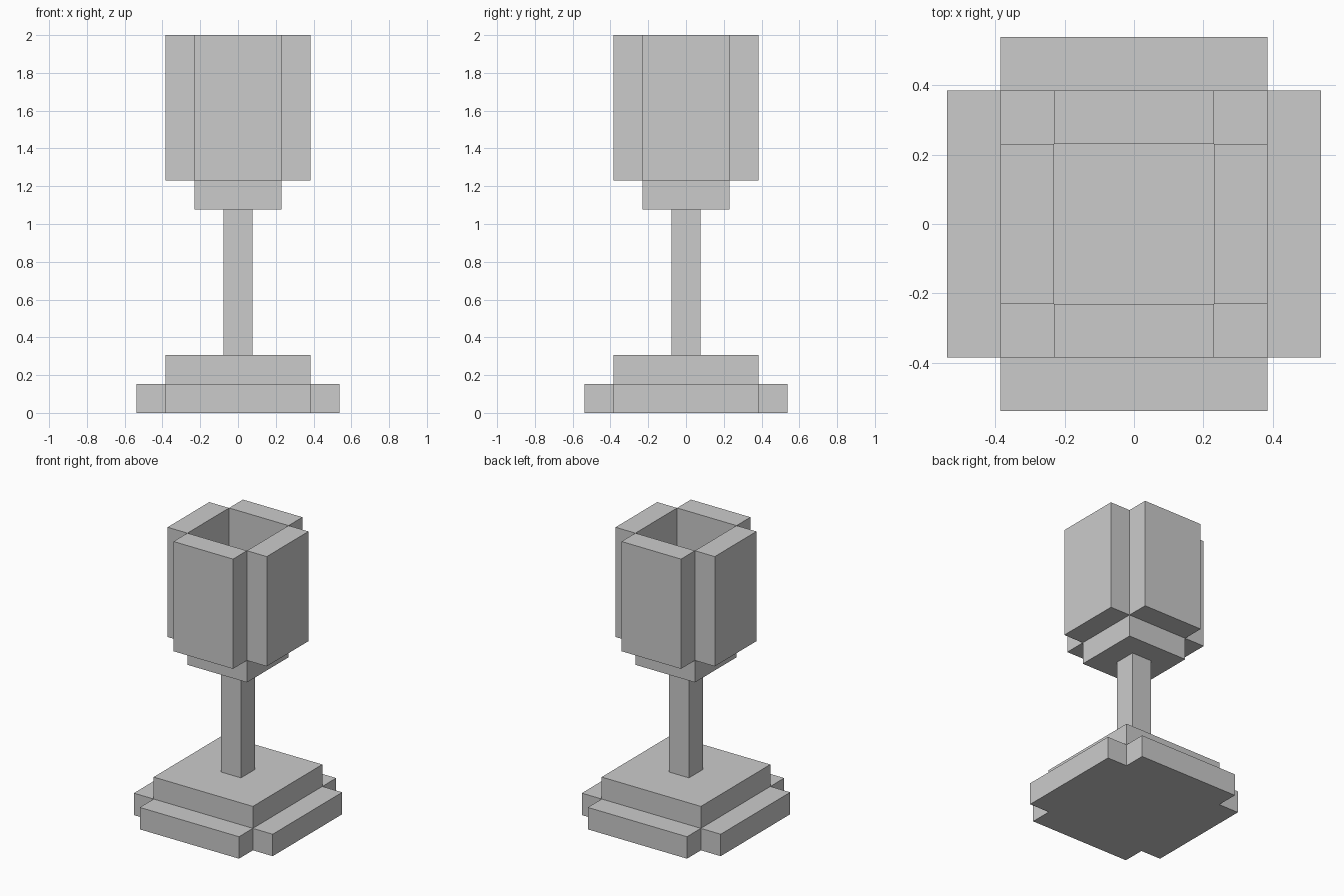
import bpy, bmesh

if "Cube" in bpy.data.objects:
    bpy.data.objects.remove(bpy.data.objects["Cube"])

U = 2 / 13  # one block of the goblet


def prism(name, outline, z0, z1):
    """Extrude a flat outline (in blocks) from z0 to z1."""
    bm = bmesh.new()
    base = bm.faces.new([bm.verts.new((x * U, y * U, z0 * U)) for x, y in outline])
    top = bmesh.ops.extrude_face_region(bm, geom=[base], use_keep_orig=True)["geom"]
    bmesh.ops.translate(bm, vec=(0, 0, (z1 - z0) * U),
                        verts=[g for g in top if isinstance(g, bmesh.types.BMVert)])
    bmesh.ops.recalc_face_normals(bm, faces=bm.faces)
    mesh = bpy.data.meshes.new(name)
    bm.to_mesh(mesh)
    bm.free()
    obj = bpy.data.objects.new(name, mesh)
    bpy.context.collection.objects.link(obj)
    return obj


def rect(x0, x1, y0, y1):
    return [(x0, y0), (x1, y0), (x1, y1), (x0, y1)]


def square(h):
    return rect(-h, h, -h, h)


# Foot: a square with notched corners, then a smaller square step
corner = [(3.5, -2.5), (3.5, 2.5), (2.5, 2.5)]
foot = []
for _ in range(4):
    foot += corner
    corner = [(-y, x) for x, y in corner]
prism("foot", foot, 0, 1)
prism("foot_step", square(2.5), 1, 2)

# Stem and bowl floor
prism("stem", square(0.5), 2, 7)
prism("bowl_floor", square(1.5), 7, 8)

# Four bowl walls around the open cavity, touching at their corners
wall = rect(-1.5, 1.5, -2.5, -1.5)
for side in ("front", "right", "back", "left"):
    prism("bowl_wall_" + side, wall, 8, 13)
    wall = [(-y, x) for x, y in wall]
